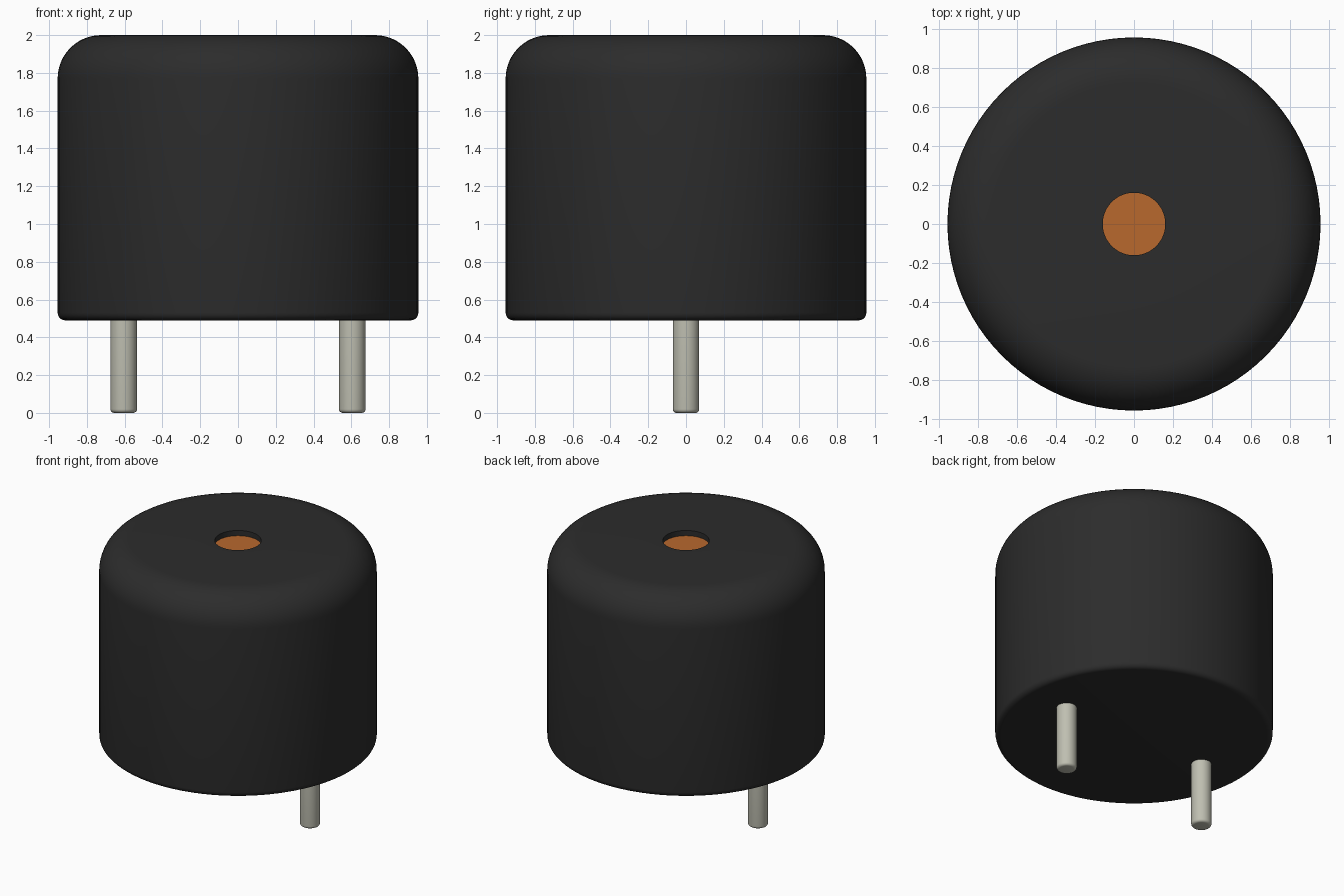
import bpy, bmesh, math
from mathutils import Matrix

if "Cube" in bpy.data.objects:
    bpy.data.objects.remove(bpy.data.objects["Cube"])


def material(name, color):
    m = bpy.data.materials.new(name)
    m.diffuse_color = (*color, 1)
    m.use_nodes = True
    m.node_tree.nodes["Principled BSDF"].inputs["Base Color"].default_value = m.diffuse_color
    return m


def arc(cx, cz, r, a0, a1, n):
    """Points (radius, z) along a fillet, angles in degrees."""
    return [(cx + r * math.cos(math.radians(a0 + (a1 - a0) * i / n)),
             cz + r * math.sin(math.radians(a0 + (a1 - a0) * i / n))) for i in range(n + 1)]


def lathe(name, profile, sides, mat, x=0):
    """Spin a profile about z; ends that lie off the axis are capped with one face."""
    bm = bmesh.new()
    rings = [[bm.verts.new((x + r * math.cos(2 * math.pi * i / sides),
                            r * math.sin(2 * math.pi * i / sides), z))
              for i in range(sides)] for r, z in profile]
    for a, b in zip(rings, rings[1:]):
        for i in range(sides):
            j = (i + 1) % sides
            bm.faces.new((a[i], a[j], b[j], b[i]))
    bm.faces.new(rings[0][::-1])
    bm.faces.new(rings[-1])
    bmesh.ops.recalc_face_normals(bm, faces=bm.faces)
    me = bpy.data.meshes.new(name)
    bm.to_mesh(me)
    bm.free()
    ob = bpy.data.objects.new(name, me)
    bpy.context.collection.objects.link(ob)
    me.materials.append(mat)
    bpy.ops.object.select_all(action='DESELECT')
    ob.select_set(True)
    bpy.context.view_layer.objects.active = ob
    bpy.ops.object.shade_smooth_by_angle(angle=math.radians(35))
    return ob


black = material("black_plastic", (0.025, 0.025, 0.025))
orange = material("orange_disc", (0.48, 0.14, 0.027))
metal = material("pin_metal", (0.52, 0.52, 0.44))

R, BOTTOM, TOP, HOLE, DEPTH = 0.955, 0.49, 2.0, 0.16, 0.04

# Rounded housing with a shallow round recess in the top
housing = (arc(R - 0.04, BOTTOM + 0.04, 0.04, -90, 0, 5)
           + arc(R - 0.23, TOP - 0.23, 0.23, 0, 90, 12)
           + [(HOLE, TOP), (HOLE, TOP - DEPTH)])
body = lathe("housing", housing, 96, black)

# Orange floor of the recess: the final cap of the housing
body.data.materials.append(orange)
body.data.polygons[len(body.data.polygons) - 1].material_index = 1
body.name = "housing_with_sound_hole"

# Two metal pins with rounded tips
pin = arc(0.05, 0.02, 0.02, -90, 0, 5) + [(0.07, BOTTOM + 0.005)]
for side, x in (("left", -0.605), ("right", 0.605)):
    lathe(side + "_pin", pin, 32, metal, x)
